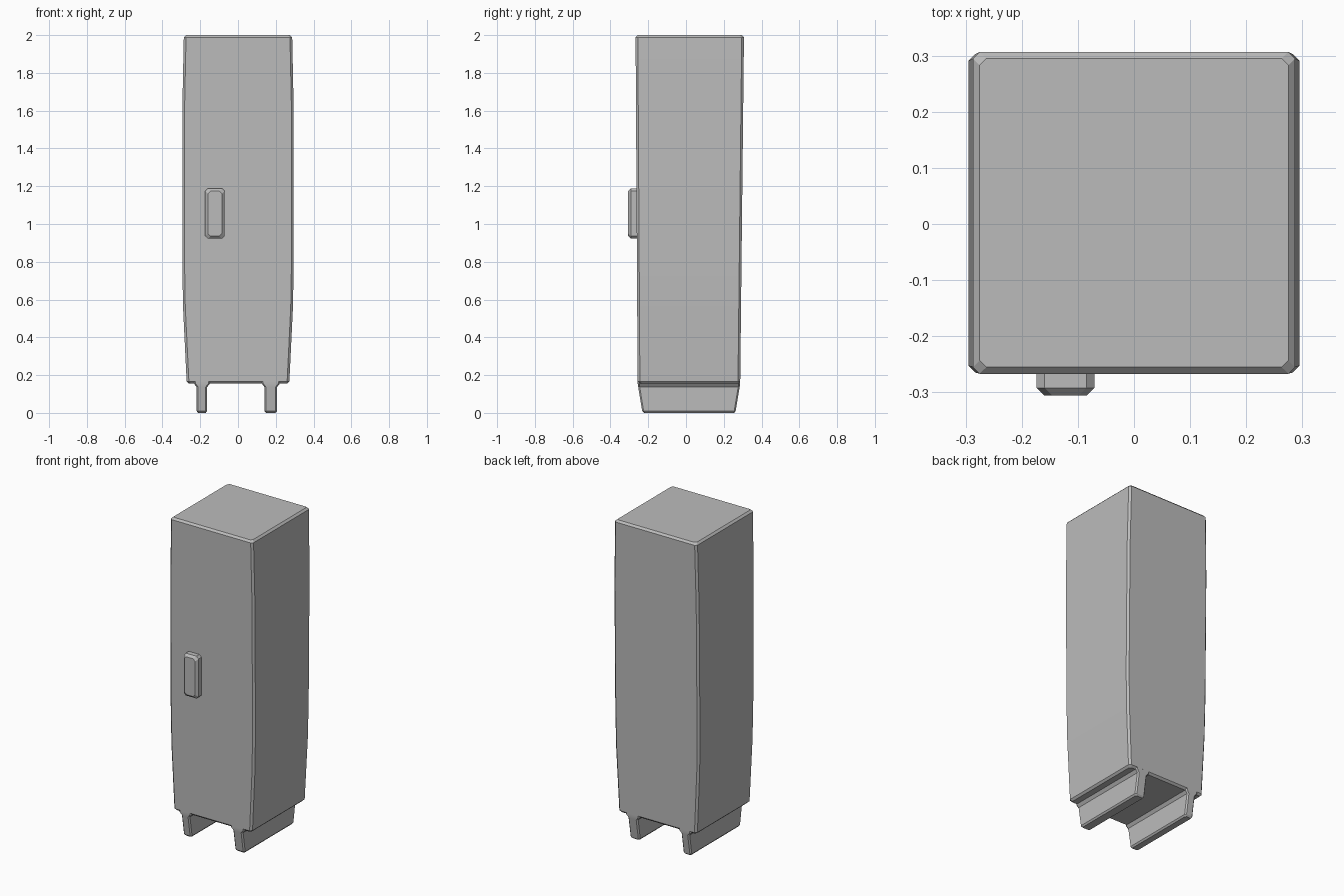
import bpy
import math

if "Cube" in bpy.data.objects:
    bpy.data.objects.remove(bpy.data.objects["Cube"])

grey = bpy.data.materials.new("plain grey")
grey.use_nodes = True
colour = (0.5, 0.5, 0.5, 1)
grey.diffuse_color = colour
grey.node_tree.nodes["Principled BSDF"].inputs["Base Color"].default_value = colour


def ring(z, x0, x1, y0, y1, c):
    """Rectangle with chamfered corners, counter-clockwise."""
    return [(x0 + c, y0, z), (x1 - c, y0, z), (x1, y0 + c, z), (x1, y1 - c, z),
            (x1 - c, y1, z), (x0 + c, y1, z), (x0, y1 - c, z), (x0, y0 + c, z)]


def loft(name, sections):
    """Skin a stack of chamfered rectangles from bottom to top."""
    verts = [v for s in sections for v in ring(*s)]
    n = 8
    last = len(verts) - n
    faces = [tuple(reversed(range(n))), tuple(range(last, last + n))]
    for base in range(0, last, n):
        for i in range(n):
            j = (i + 1) % n
            faces.append((base + i, base + j, base + n + j, base + n + i))
    mesh = bpy.data.meshes.new(name)
    mesh.from_pydata(verts, [], faces)
    mesh.materials.append(grey)
    obj = bpy.data.objects.new(name, mesh)
    bpy.context.collection.objects.link(obj)
    bpy.ops.object.select_all(action='DESELECT')
    obj.select_set(True)
    bpy.context.view_layer.objects.active = obj
    bpy.ops.object.shade_smooth_by_angle(angle=math.radians(25))
    return obj


# Cabinet body, gently bulging at the sides
B = 0.012
profile = [(0.167, 0.272), (0.56, 0.291), (0.8, 0.295), (1.6, 0.295), (1.988, 0.287)]


def body_section(z, half, inset=0):
    t = (z - 0.16) / 1.84
    front, back = -0.256 - 0.011 * t, 0.287 + 0.02 * t
    return (z, inset - half, half - inset, front + inset, back - inset, B)


body = [body_section(z, h) for z, h in profile]
body.insert(0, body_section(0.155, 0.272, B))
body.append(body_section(2.0, 0.287, B))
loft("cabinet_body", body)

# Runner feet, tapering front to back and flared where they meet the body
for name, x0, x1 in (("right_runner", -0.219, -0.163), ("left_runner", 0.14, 0.207)):
    loft(name, [
        (0.0, x0 + 0.008, x1 - 0.008, -0.222, 0.255, 0.008),
        (0.01, x0, x1, -0.232, 0.263, 0.008),
        (0.137, x0, x1, -0.253, 0.284, 0.008),
        (0.156, x0 - 0.015, x1 + 0.015, -0.256, 0.287, 0.008),
        (0.168, x0 - 0.015, x1 + 0.015, -0.256, 0.287, 0.008),
    ])

# Door handle: lofted upright, then tipped so its chamfered end faces forward
handle = loft("door_handle", [
    (0.0, -0.0515, 0.0515, -0.133, 0.133, 0.014),
    (0.052, -0.0515, 0.0515, -0.133, 0.133, 0.014),
    (0.066, -0.0375, 0.0375, -0.119, 0.119, 0.014),
])
handle.rotation_euler.x = math.radians(90)
handle.location = (-0.122, -0.24, 1.055)
